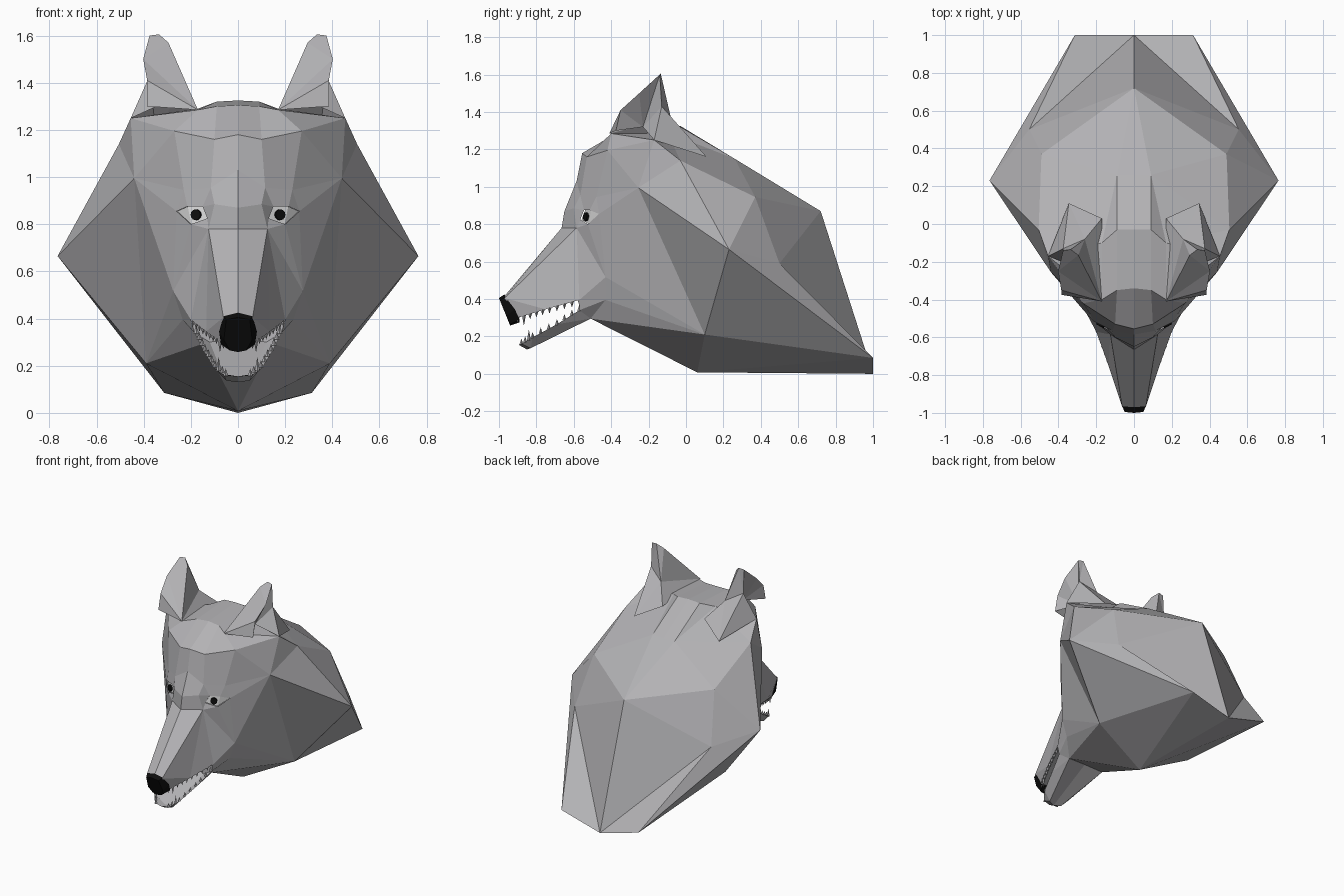
import bpy, bmesh, math
from mathutils import Vector

if "Cube" in bpy.data.objects:
    bpy.data.objects.remove(bpy.data.objects["Cube"])


def material(name, rgb):
    m = bpy.data.materials.new(name)
    m.use_nodes = True
    m.diffuse_color = (*rgb, 1)
    bsdf = m.node_tree.nodes["Principled BSDF"]
    bsdf.inputs["Base Color"].default_value = (*rgb, 1)
    bsdf.inputs["Roughness"].default_value = 0.8
    return m


GREY = material("fur grey", (0.45, 0.445, 0.46))
BLACK = material("black", (0.004, 0.004, 0.004))
WHITE = material("eye white", (0.75, 0.75, 0.75))


def finish(name, bm, mat):
    """Turn a half mesh into an object mirrored across x."""
    me = bpy.data.meshes.new(name)
    bm.to_mesh(me)
    bm.free()
    me.materials.append(mat)
    ob = bpy.data.objects.new(name, me)
    bpy.context.collection.objects.link(ob)
    mod = ob.modifiers.new("mirror", 'MIRROR')
    mod.merge_threshold = 0.0005
    return ob


def shell(name, pts, faces, centre, mat=GREY):
    """Faceted half shell from named points; faces look away from centre."""
    bm = bmesh.new()
    verts = {}
    for face in faces.split(","):
        vs = []
        for k in face.split():
            if k not in verts:
                verts[k] = bm.verts.new(pts[k])
            vs.append(verts[k])
        f = bm.faces.new(vs)
        f.normal_update()
        if f.normal.dot(f.calc_center_median() - Vector(centre)) < 0:
            f.normal_flip()
    return finish(name, bm, mat)


# Neck and back of the head
neck = dict(
    P=(0, .72, .87), S0=(0, .26, 1.15), S=(.09, .26, 1.15), F=(.49, .37, .945),
    C=(.505, -.03, 1.14), T=(.17, -.10, 1.29), B=(.455, -.17, 1.25),
    W=(.765, .23, .665), A=(.44, -.255, .995), H=(.39, .10, .21),
    K=(.313, 1, .085), M=(0, 1, 0), N=(0, .06, .008), G=(.555, .5, .59),
    Q=(.275, -.43, .517), J=(.235, -.43, .395),
    kb=(0, -.52, .305), kb1=(.145, -.51, .295))
shell("neck", neck,
      "P S0 S,P S F,F S C,S C T,C T B,C B A,C A W,C W F,A W H,A Q H,Q J H,"
      "W H K,H K N,K N M,W K G,G K M,G M P,F G P,F W G,J kb1 H,kb1 H N,kb kb1 N",
      (0, .1, .6))

# Crown, forehead and cheeks
face = dict(
    neck, a0=(0, -.03, 1.325), a1=(.09, -.03, 1.32),
    d0=(0, -.34, 1.305), d1=(.09, -.35, 1.30), D=(.17, -.40, 1.285),
    e0=(0, -.555, 1.18), e1=(.1, -.53, 1.16), E=(.27, -.42, 1.195),
    f0=(0, -.585, 1.03), f1=(.115, -.565, .955), f2=(.23, -.48, .945),
    g0=(0, -.65, .87), g1=(.1, -.60, .885),
    h0=(0, -.665, .78), h1=(.125, -.585, .78),
    ei=(.13, -.565, .825), u=(.15, -.545, .875), u2=(.215, -.515, .875),
    o=(.26, -.465, .855), l=(.20, -.525, .80))
shell("face", face,
      "S0 S a1 a0,S T a1,a0 a1 d1 d0,a1 T D d1,T B D,D B E,E B A,"
      "d0 d1 e1 e0,d1 D E e1,e0 e1 f1 f0,e1 E f2 f1,E A f2,"
      "f0 f1 g1 g0,g0 g1 h1 h0,f1 u g1,f1 f2 u2 u,f2 o u2,f2 A o,"
      "g1 u ei h1,ei l h1,h1 l Q,l o Q,o A Q", (0, -.1, .8))

# Eyes: pale plate set in the socket, round pupil on top
eye = {k: Vector(face[k]) + Vector((-.002, .006, 0)) for k in ("ei", "u", "u2", "o", "l")}
shell("eye_white", eye, "ei u l,u u2 l,u2 o l", (0, 0, .84), WHITE)
bm = bmesh.new()
bmesh.ops.create_cone(bm, cap_ends=True, segments=12, radius1=.023, radius2=.023, depth=.012)
aim = Vector((.45, -.88, .05)).to_track_quat('Z', 'Y').to_matrix()
bmesh.ops.rotate(bm, matrix=aim, verts=bm.verts)
bmesh.ops.translate(bm, vec=(.178, -.535, .84), verts=bm.verts)
finish("pupil", bm, BLACK)

# Snout, palate and throat wall
snout = dict(
    h0=face["h0"], h1=face["h1"], Q=neck["Q"], J=neck["J"],
    n0=(0, -.975, .41), n1=(.062, -.97, .405),
    Lc=(.20, -.57, .395), Lm=(.135, -.75, .345), Lf=(.07, -.90, .30),
    p0=(0, -.90, .30), p1=(0, -.75, .37), p2=(0, -.54, .42))
shell("snout", snout,
      "h0 h1 n1 n0,h1 Q Lc,h1 Lc Lm,h1 Lm n1,n1 Lm Lf,Q Lc J", (0, -.7, .47))
shell("palate", snout, "p0 Lf Lm p1,p1 Lm Lc p2", (0, -.7, 1))

# Nose
nose = dict(
    a0=(0, -1, .405), a1=(.05, -.995, .395), a2=(.06, -.96, .31), a3=(.035, -.94, .265),
    a4=(0, -.94, .258), b0=(0, -.97, .425), b1=(.062, -.965, .41),
    b2=(.08, -.915, .345), b3=(.072, -.89, .29), b4=(0, -.89, .275))
shell("nose", nose,
      "a0 a1 a2 a3 a4,a0 a1 b1 b0,a1 a2 b2 b1,a2 a3 b3 b2,a3 a4 b4 b3",
      (0, -.92, .34), BLACK)

# Lower jaw: outer shell, then the hollow inside
jaw = dict(
    J=neck["J"], kb=neck["kb"], kb1=neck["kb1"], Lc=snout["Lc"], p2=snout["p2"],
    r0=(0, -.895, .155), r1=(.06, -.88, .16), r2=(.105, -.82, .195),
    r3=(.148, -.69, .265), r4=(.185, -.57, .34),
    k0=(0, -.85, .13), k1=(.05, -.83, .137),
    t0=(0, -.845, .15), t1=(.065, -.82, .165), t3=(.12, -.57, .30), tb=(0, -.53, .32))
shell("jaw", jaw,
      "r0 r1 k1 k0,r1 r2 k1,r2 r3 kb1 k1,r3 r4 kb1,r4 J kb1,k0 k1 kb1 kb,Lc r4 J",
      (0, -.65, .45))
shell("jaw_inside", jaw, "r0 r1 t1 t0,r1 r2 t1,r2 r3 t3 t1,r3 r4 t3,t0 t1 t3 tb",
      (0, -.6, -1))
shell("throat_wall", jaw, "p2 Lc r4 t3 tb", (0, 0, .4))


# Teeth: small four-sided spikes set along each lip
def teeth(name, path, count, up, big):
    bm = bmesh.new()
    path = [Vector(p) for p in path]
    for i in range(count):
        s = i / (count - 1) * (len(path) - 1)
        j = min(int(s), len(path) - 2)
        base = path[j].lerp(path[j + 1], s - j)
        base.x -= .008
        h = .06 if i == big else .032
        ret = bmesh.ops.create_cone(bm, cap_ends=False, segments=4, radius1=.011,
                                    radius2=0, depth=h)
        for v in ret["verts"]:
            v.co = base + Vector((v.co.x, v.co.y, (v.co.z + h * .4) * up))
    bmesh.ops.recalc_face_normals(bm, faces=bm.faces)
    finish(name, bm, GREY)


teeth("lower_teeth", [jaw[k] for k in ("r1", "r2", "r3", "r4")], 10, 1, 2)
teeth("upper_teeth", [snout[k] for k in ("Lf", "Lm", "Lc")], 10, -1, 1)

# Ears: front and back plates, then the hollow facing outward
ear = dict(
    D=(.17, -.41, 1.285), R=(.385, -.375, 1.30), R2=(.385, -.35, 1.41),
    R3=(.402, -.25, 1.50), t1=(.375, -.14, 1.60), t2=(.335, -.135, 1.605),
    t3=(.295, -.165, 1.57), v=(.375, -.13, 1.43), B=neck["B"],
    X=(.26, -.08, 1.365), S2=(.17, .03, 1.25), SO=(.345, .11, 1.16),
    I=(.30, -.23, 1.32))
shell("ear", ear,
      "D R R2,D R2 R3,D R3 t3,R3 t1 t2 t3,D t3 X,t3 t2 X,t2 t1 v,t2 v X,"
      "X v SO,v B SO,D X S2,X SO S2", (.32, -.2, 1.38))
shell("ear_inside", ear, "R R2 I,R2 R3 I,R3 t1 I,t1 v I,v B I", (0, -.23, 1.36))
